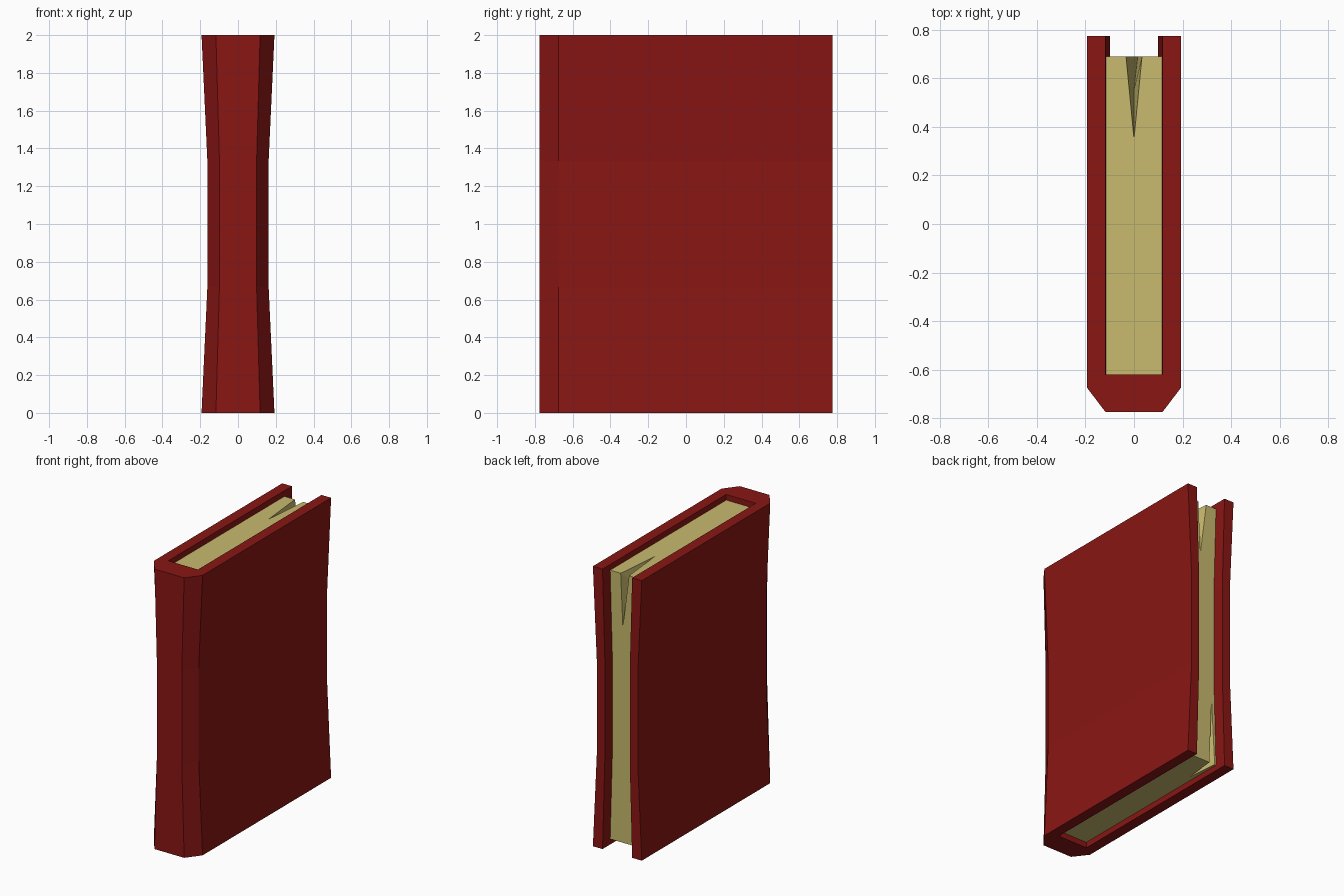
import bpy, bmesh
from mathutils import Vector

if "Cube" in bpy.data.objects:
    bpy.data.objects.remove(bpy.data.objects["Cube"])


def material(name, rgb):
    m = bpy.data.materials.new(name)
    m.diffuse_color = (*rgb, 1)
    m.use_nodes = True
    m.node_tree.nodes["Principled BSDF"].inputs["Base Color"].default_value = m.diffuse_color
    return m


def make_object(name, bm, mat=None):
    bmesh.ops.recalc_face_normals(bm, faces=bm.faces)
    me = bpy.data.meshes.new(name)
    bm.to_mesh(me)
    bm.free()
    ob = bpy.data.objects.new(name, me)
    bpy.context.collection.objects.link(ob)
    if mat:
        me.materials.append(mat)
    return ob


def loft(name, profile, levels, mat):
    """Stack an xy profile at (z, x scale) levels and cap both ends."""
    bm = bmesh.new()
    rings = [[bm.verts.new((x * s, y, z)) for x, y in profile] for z, s in levels]
    n = len(profile)
    for a, b in zip(rings, rings[1:]):
        for i in range(n):
            j = (i + 1) % n
            bm.faces.new((a[i], a[j], b[j], b[i]))
    bm.faces.new(rings[0])
    bm.faces.new(rings[-1])
    return make_object(name, bm, mat)


def cut_notch(target, name, a, b, c, d, e):
    """Page gap: a, b on the edge, c on the end, d on the back, e inside."""
    e = Vector(e)
    bm = bmesh.new()
    # grow about the inner point so the open sides clear the block
    pts = [bm.verts.new(e + (Vector(p) - e) * 1.3) for p in (a, b, c, d, e)]
    for f in ((0, 1, 2), (0, 1, 3), (0, 2, 4), (0, 3, 4), (1, 2, 4), (1, 3, 4)):
        bm.faces.new([pts[i] for i in f])
    cutter = make_object(name, bm)
    cutter.data.materials.append(target.data.materials[0])
    cutter.hide_render = True
    cutter.hide_set(True)
    mod = target.modifiers.new(name, 'BOOLEAN')
    mod.operation = 'DIFFERENCE'
    mod.solver = 'EXACT'
    mod.object = cutter


red = material("cover_red", (0.25, 0.008, 0.007))
cream = material("page_cream", (0.58, 0.49, 0.155))

# Cover: U-shaped section with a chamfered spine, pinched at mid height
half = [(0.117, -0.775), (0.193, -0.675), (0.193, 0.775), (0.117, 0.775), (0.117, -0.62)]
section = half + [(-x, y) for x, y in reversed(half)]
WAIST = 0.84
loft("cover", section, [(0, 1), (0.667, WAIST), (1.333, WAIST), (2, 1)], red)

# Page block, recessed top, bottom and back
block = [(-0.117, -0.62), (0.117, -0.62), (0.117, 0.69), (-0.117, 0.69)]
pages = loft("pages", block, [(0.04, 1), (0.667, WAIST), (1.333, WAIST), (1.96, 1)], cream)

# Gaps between pages at the top and bottom back edges
cut_notch(pages, "top_gap", (-0.033, 0.69, 1.96), (0.033, 0.69, 1.96),
          (0, 0.35, 1.96), (0.016, 0.69, 1.58), (0, 0.555, 1.84))
cut_notch(pages, "bottom_gap", (-0.105, 0.69, 0.04), (-0.06, 0.69, 0.04),
          (-0.084, 0.46, 0.04), (-0.078, 0.69, 0.52), (-0.083, 0.6, 0.16))
